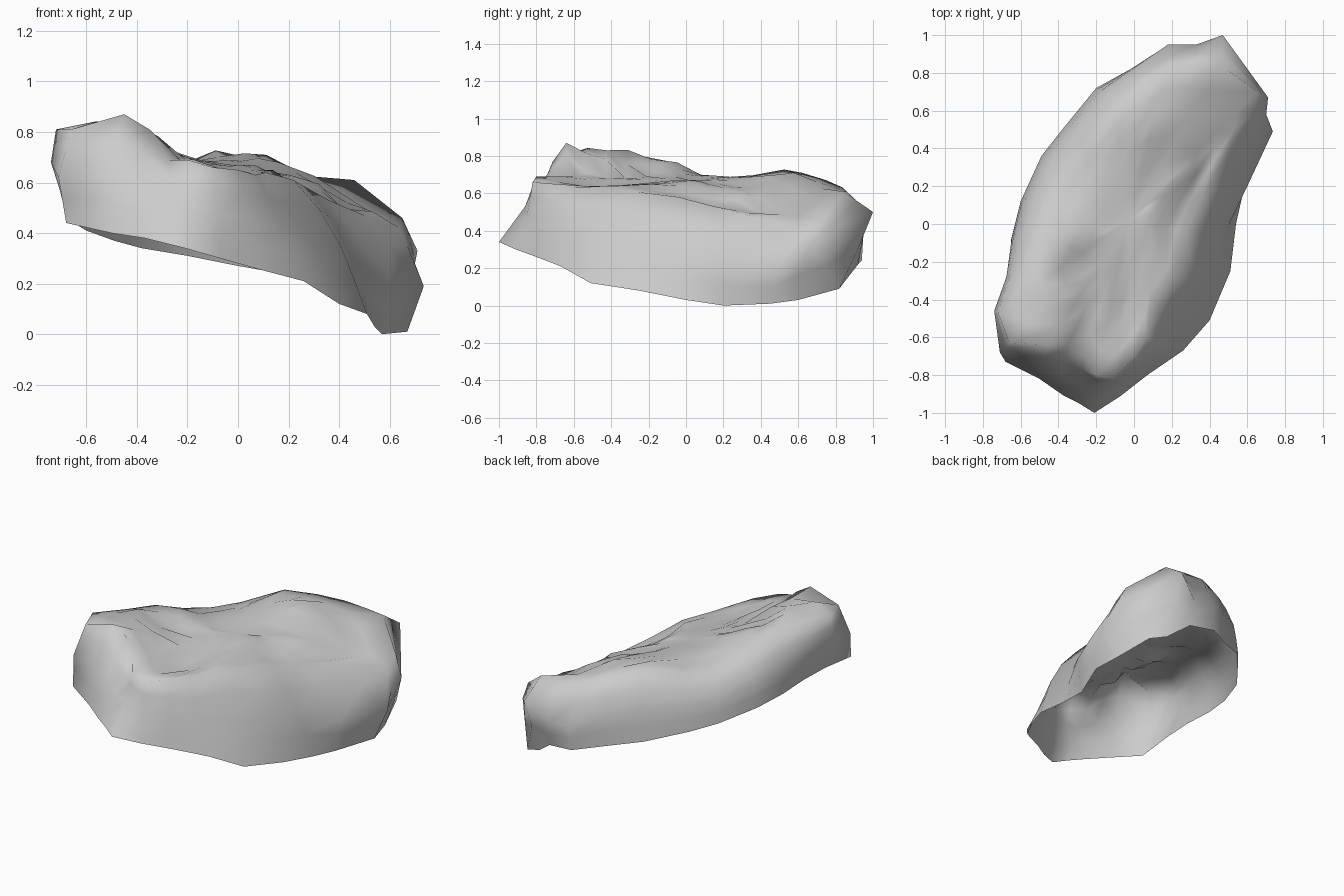
import bpy, bmesh
from mathutils import Vector

# Open lower rim, counter-clockwise from the front tip
rim = [(-.21, -1.0, .34), (-.07, -.91, .30), (.07, -.80, .26), (.26, -.67, .21), (.40, -.51, .12),
       (.51, -.25, .08), (.54, 0, .03), (.57, .20, 0), (.67, .45, .01), (.64, .60, .03),
       (.57, .82, .09), (.46, .85, .13), (.34, .92, .22), (.17, .94, .24), (0, .83, .27),
       (-.20, .72, .31), (-.38, .50, .34), (-.49, .36, .37), (-.60, .12, .41), (-.65, -.08, .44),
       (-.65, -.28, .45), (-.67, -.48, .46), (-.68, -.73, .44), (-.50, -.82, .40), (-.37, -.91, .38),
       (-.29, -.95, .36)]

# Shoulder where the walls turn into the top, matched to the rim
shoulder = [(-.20, -.80, .69), (-.10, -.82, .66), (.0, -.70, .65), (.07, -.60, .63), (.11, -.42, .64),
            (.22, -.28, .61), (.27, -.04, .58), (.36, .15, .53), (.50, .38, .47), (.64, .60, .42),
            (.65, .70, .46), (.46, .84, .61), (.33, .86, .61), (.18, .84, .63), (.05, .75, .67),
            (-.10, .62, .71), (-.27, .42, .66), (-.38, .28, .65), (-.47, .10, .69), (-.54, -.08, .76),
            (-.61, -.28, .79), (-.72, -.47, .81), (-.66, -.63, .81), (-.45, -.64, .87), (-.35, -.64, .81),
            (-.27, -.70, .69)]

# Ridges, grooves and humps on the top
bumps = [(-.36, -.50, .82), (-.34, -.40, .80), (-.27, -.50, .68), (-.26, -.38, .67), (-.27, -.25, .69),
         (-.18, -.55, .68), (-.18, -.38, .68), (-.08, -.50, .61), (-.05, -.35, .64),
         (-.50, -.50, .85), (-.48, -.36, .84), (-.50, -.18, .80), (-.40, -.10, .77), (-.30, .10, .70),
         (0, 0, .67), (-.10, .30, .69), (-.05, .55, .73), (.10, .55, .71), (.20, .30, .63),
         (.25, .62, .65), (.40, .60, .54), (.10, -.20, .65), (.47, .72, .55)]

# Jutting corners of the wall, as mid-height points
corners = {0: (-.20, -.86, .53), 1: (-.08, -.85, .48), 7: (.60, .20, .22), 8: (.735, .49, .19),
           9: (.70, .58, .28), 10: (.71, .67, .33), 11: (.47, 1.0, .50), 12: (.33, .95, .38),
           13: (.18, .95, .40), 21: (-.74, -.46, .68), 22: (-.71, -.68, .62), 25: (-.28, -.86, .53)}

rim = [Vector(p) for p in rim]
shoulder = [Vector(p) for p in shoulder]
controls = [Vector(p) for p in bumps] + shoulder
centre = Vector((-.03, .02, 0))
n = len(rim)


def top_height(p):
    weights = [1 / ((p.xy - c.xy).length ** 3.5 + 1e-6) for c in controls]
    return sum(w * c.z for w, c in zip(weights, controls)) / sum(weights)


def wall_ring(t, bulge):
    ring = []
    for i in range(n):
        side = rim[(i + 1) % n] - rim[i - 1]
        out = Vector((side.y, -side.x, 0)).normalized()
        if i in corners:
            c = Vector(corners[i])
            ring.append(rim[i].lerp(c, t / .5) if t <= .5 else c.lerp(shoulder[i], (t - .5) / .5))
        else:
            amount = bulge * (.5 if i < 5 else 1)
            ring.append(rim[i].lerp(shoulder[i], t) + out * amount)
    return ring


def top_ring(scale):
    ring = []
    for s in shoulder:
        p = centre.lerp(s, scale)
        p.z = top_height(p)
        ring.append(p)
    return ring


# Stone shell: wall rings, then top rings closing on the centre
rings = [rim, wall_ring(.25, .025), wall_ring(.5, .045), wall_ring(.78, .04), shoulder]
rings += [top_ring(s) for s in (.84, .68, .52, .35, .18)]
bm = bmesh.new()
loops = [[bm.verts.new(p) for p in ring] for ring in rings]
for a, b in zip(loops, loops[1:]):
    for i in range(n):
        j = (i + 1) % n
        bm.faces.new((a[i], a[j], b[j], b[i]))
tip = bm.verts.new((centre.x, centre.y, top_height(centre)))
for i in range(n):
    bm.faces.new((loops[-1][i], loops[-1][(i + 1) % n], tip))

mesh = bpy.data.meshes.new("rock_shell")
bm.to_mesh(mesh)
bm.free()
rock = bpy.data.objects.new("rock_shell", mesh)
bpy.context.collection.objects.link(rock)
for poly in mesh.polygons:
    poly.use_smooth = True
